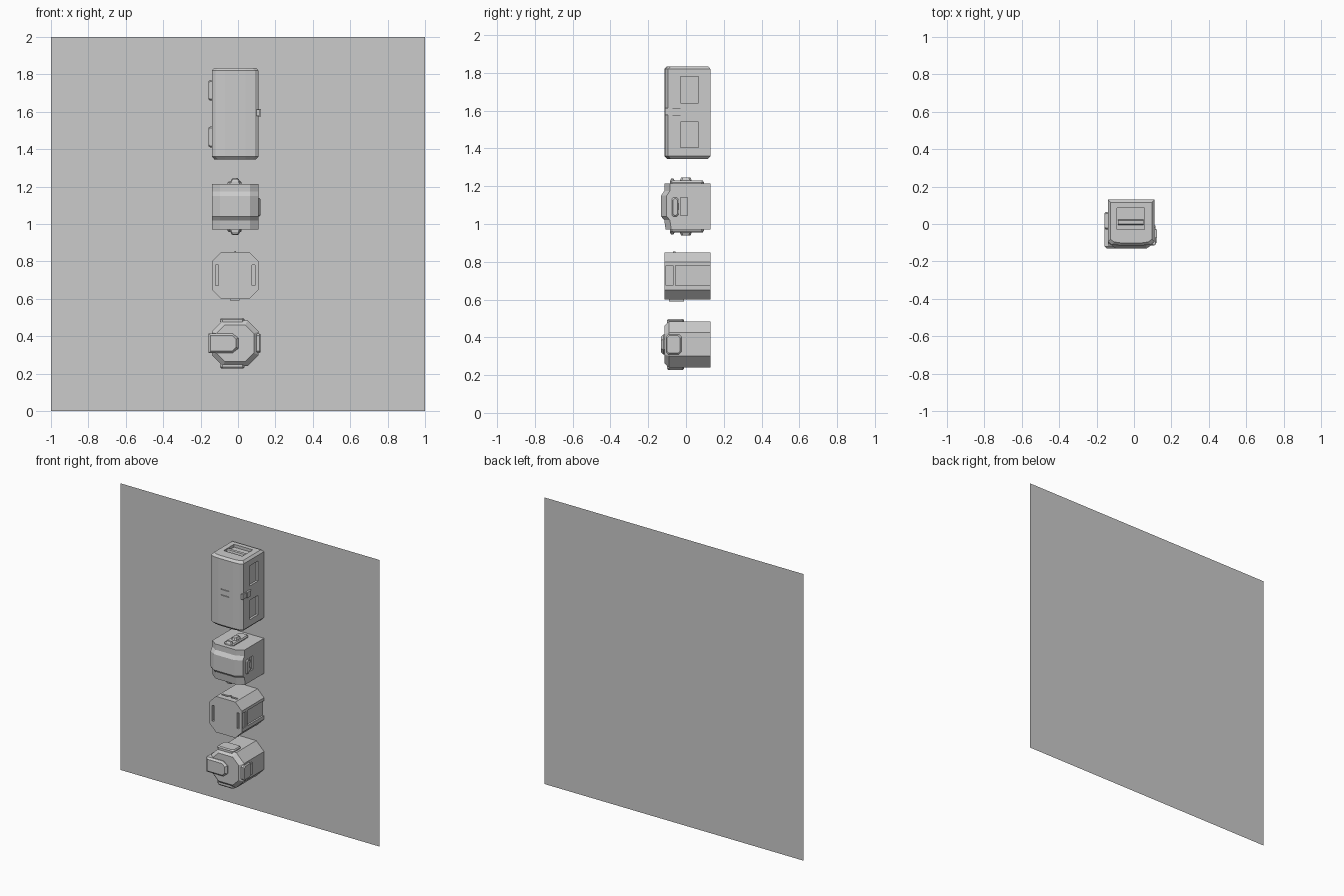
import bpy, bmesh

if "Cube" in bpy.data.objects:
    bpy.data.objects.remove(bpy.data.objects["Cube"])

BACK = 0.13          # wall plane depth
L, R = -0.14, 0.11   # left and right faces of the boxes


def loft(name, axis, sections):
    """Closed solid through matching outlines: [(position on axis, [(u, v)...])...]."""
    place = {'X': lambda t, u, v: (t, u, v),
             'Y': lambda t, u, v: (u, t, v),
             'Z': lambda t, u, v: (u, v, t)}[axis]
    bm = bmesh.new()
    rings = [[bm.verts.new(place(t, u, v)) for u, v in pts] for t, pts in sections]
    for a, b in zip(rings, rings[1:]):
        n = len(a)
        for i in range(n):
            bm.faces.new((a[i], a[(i + 1) % n], b[(i + 1) % n], b[i]))
    bm.faces.new(rings[0])
    bm.faces.new(rings[-1])
    bmesh.ops.recalc_face_normals(bm, faces=bm.faces)
    me = bpy.data.meshes.new(name)
    bm.to_mesh(me)
    bm.free()
    ob = bpy.data.objects.new(name, me)
    bpy.context.collection.objects.link(ob)
    return ob


def octagon(u0, u1, v0, v1, c):
    return [(u0 + c, v0), (u1 - c, v0), (u1, v0 + c), (u1, v1 - c),
            (u1 - c, v1), (u0 + c, v1), (u0, v1 - c), (u0, v0 + c)]


def box(name, x0, x1, y0, y1, z0, z1):
    return loft(name, 'Z', [(z, [(x0, y0), (x1, y0), (x1, y1), (x0, y1)]) for z in (z0, z1)])


def pad(name, axis, base, tip, u0, u1, v0, v1, c=0.012):
    """Raised pad with sloping edges."""
    return loft(name, axis, [(base, octagon(u0, u1, v0, v1, c)),
                             ((base + 2 * tip) / 3, octagon(u0, u1, v0, v1, c)),
                             (tip, octagon(u0 + .006, u1 - .006, v0 + .006, v1 - .006, c))])


def cut(ob, *dims):
    tool = box(ob.name + "_cutter", *dims)
    tool.hide_render = True
    tool.hide_viewport = True
    m = ob.modifiers.new("recess", 'BOOLEAN')
    m.operation = 'DIFFERENCE'
    m.solver = 'EXACT'
    m.object = tool


# Wall panel
bm = bmesh.new()
bm.faces.new([bm.verts.new(p) for p in ((-1, BACK, 0), (1, BACK, 0), (1, BACK, 2), (-1, BACK, 2))])
me = bpy.data.meshes.new("wall_panel")
bm.to_mesh(me)
bm.free()
bpy.context.collection.objects.link(bpy.data.objects.new("wall_panel", me))


# Tall cabinet: chamfered vertical edges, inset top and bottom
def cabinet_outline(d):
    return [(L + d, BACK - d), (L + d, -.095 + d), (L + .02 + d, -.11 + d), (-.07, -.115 + d),
            (.04, -.115 + d), (R - .02 - d, -.11 + d), (R - d, -.095 + d), (R - d, BACK - d)]


tall = loft("tall_cabinet", 'Z', [(1.345, cabinet_outline(.014)), (1.36, cabinet_outline(0)),
                                  (1.82, cabinet_outline(0)), (1.835, cabinet_outline(.014))])
for z0, z1 in ((1.64, 1.78), (1.405, 1.54)):
    cut(tall, R - .015, R + .05, -.03, .065, z0, z1)
cut(tall, -.09, .055, -.03, .085, 1.815, 1.9)
for z in (1.61, 1.57):
    cut(tall, -.05, .012, -.2, -.108, z - .003, z + .003)
loft("cabinet_top_handle", 'X', [(x, [(-.005, 1.812), (.0, 1.833), (.02, 1.833), (.025, 1.812)])
                                 for x in (-.085, .05)])
for z0, z1 in ((1.66, 1.77), (1.41, 1.52)):
    pad("cabinet_side_rib", 'X', L + .01, -.158, -.03, .065, z0, z1, .008)
box("cabinet_latch_plate", R - .01, R + .006, -.112, -.02, 1.577, 1.613)
box("cabinet_latch", R, R + .013, -.072, -.03, 1.575, 1.615)


# Banded box: front bulges between two slopes
def banded(front):
    return [(L, BACK), (L, front + .03), (L + .045, front), (R - .045, front),
            (R, front + .03), (R, BACK)]


band = loft("banded_box", 'Z', [(z, banded(f)) for z, f in
            ((.97, -.108), (1.02, -.115), (1.04, -.132), (1.15, -.132), (1.175, -.115), (1.215, -.115))])
cut(band, R - .012, R + .05, -.03, .008, 1.045, 1.14)
pad("banded_side_latch", 'X', R - .01, R + .01, -.075, -.04, 1.04, 1.14, .008)
for z in (1.065, 1.12):
    box("banded_latch_lug", R - .02, R + .006, -.05, -.03, z - .01, z + .01)
for sign, face in ((1, 1.215), (-1, .97)):
    base = face - sign * .01
    pad("banded_pipe_plate", 'Z', base, face + sign * .014, -.055, .02, -.085, .095)
    pad("banded_pipe_cap", 'Z', base, face + sign * .03, -.035, .005, -.032, .03, .01)
    pad("banded_pipe_foot", 'Z', base, face + sign * .025, -.04, .01, -.085, -.06, .006)

# Octagonal crate with side grooves
crate = loft("octagonal_crate", 'Y', [(y, octagon(L, R, .6, .85, .05)) for y in (-.115, BACK)])
for s, edge in ((1, R), (-1, L)):
    def span(a, b):
        return sorted((edge - s * a, edge - s * b))
    cut(crate, *span(.036, .02), -.2, -.07, .67, .78)
    cut(crate, *span(.012, -.05), -.055, .2, .675, .78)
    cut(crate, *span(.008, -.05), -.105, -.07, .675, .78)
for x0, x1 in ((-.075, -.025), (-.005, .045)):
    cut(crate, x0, x1, -.075, -.06, .84, .9)
box("crate_bottom_foot", -.042, .008, -.09, -.01, .59, .61)
box("crate_top_stud", -.02, -.01, -.068, -.055, .84, .855)

# Octagonal vessel with sloping front rim and wrapped handle
vessel = loft("octagonal_vessel", 'Y', [
    (-.115, octagon(L + .025, R - .025, .265, .46, .045)),
    (-.09, octagon(L, R, .24, .485, .06)), (BACK, octagon(L, R, .24, .485, .06))])


def tongue(d):
    return [(-.158 + d, .31 + d), (-.03, .31 + d), (.002 - d, .335 + d / 2),
            (.002 - d, .39 - d / 2), (-.03, .415 - d), (-.158 + d, .415 - d)]


loft("vessel_front_tongue", 'Y', [(-.132, tongue(.012)), (-.12, tongue(0)), (-.1, tongue(0))])
box("vessel_side_tongue", -.158, L + .01, -.11, -.01, .31, .415)
pad("vessel_right_pad", 'X', R - .01, R + .011, -.107, -.025, .31, .415)
box("vessel_right_strip", R - .01, R + .006, -.022, -.008, .32, .405)
for sign, face in ((1, .485), (-1, .24)):
    pad("vessel_pad", 'Z', face - sign * .01, face + sign * .013, -.095, .035, -.1, -.01)
